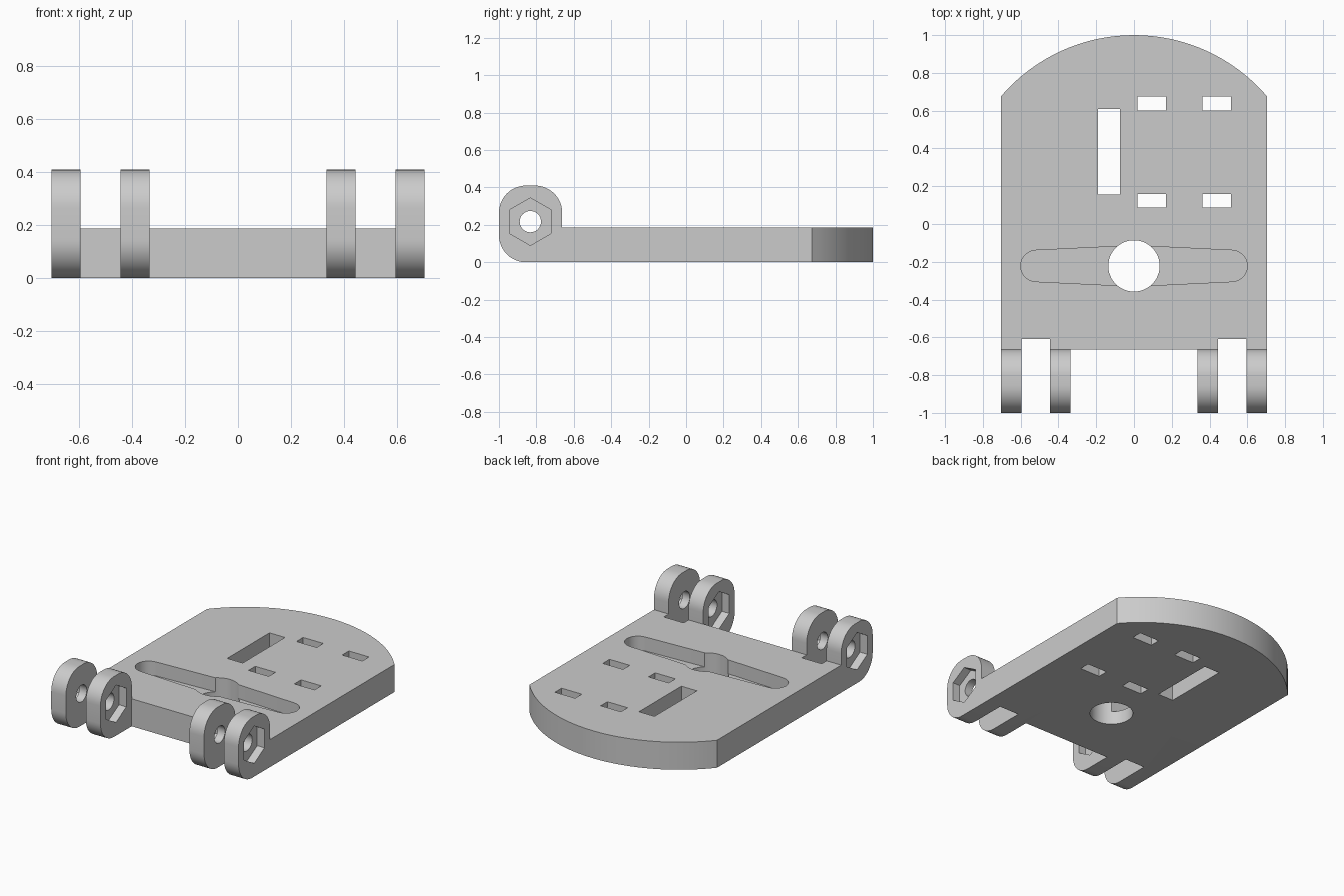
import bpy, bmesh
from math import sin, cos, pi, asin, radians
from mathutils import Vector

if "Cube" in bpy.data.objects:
    bpy.data.objects.remove(bpy.data.objects["Cube"], do_unlink=True)

grey = bpy.data.materials.new("plain grey")
grey.use_nodes = True
grey.diffuse_color = (0.6, 0.6, 0.6, 1)
grey.node_tree.nodes["Principled BSDF"].inputs["Base Color"].default_value = (0.6, 0.6, 0.6, 1)


def arc(cx, cy, r, start, end, steps):
    """Points on an arc, angles in degrees."""
    angles = [radians(start + (end - start) * i / steps) for i in range(steps + 1)]
    return [(cx + r * cos(a), cy + r * sin(a)) for a in angles]


def circle(cx, cy, r, sides, start=0):
    return arc(cx, cy, r, start, start + 360, sides)[:-1]


def box(x0, x1, y0, y1):
    return [(x0, y0), (x1, y0), (x1, y1), (x0, y1)]


def prism(name, profile, lo, hi, axis="z"):
    """Extrude an (x, y) profile along z, or a (y, z) profile along x."""
    bm = bmesh.new()
    place = (lambda p: (lo, *p)) if axis == "x" else (lambda p: (*p, lo))
    face = bm.faces.new([bm.verts.new(place(p)) for p in profile])
    shift = Vector((hi - lo, 0, 0)) if axis == "x" else Vector((0, 0, hi - lo))
    new = bmesh.ops.extrude_face_region(bm, geom=[face])["geom"]
    bmesh.ops.translate(bm, vec=shift, verts=[v for v in new if isinstance(v, bmesh.types.BMVert)])
    bmesh.ops.recalc_face_normals(bm, faces=bm.faces)
    mesh = bpy.data.meshes.new(name)
    bm.to_mesh(mesh)
    bm.free()
    mesh.materials.append(grey)
    obj = bpy.data.objects.new(name, mesh)
    bpy.context.collection.objects.link(obj)
    return obj


def combine(target, other, operation):
    mod = target.modifiers.new("combine", "BOOLEAN")
    mod.object, mod.operation, mod.solver = other, operation, "EXACT"
    bpy.context.view_layer.objects.active = target
    bpy.ops.object.modifier_apply(modifier=mod.name)
    bpy.data.objects.remove(other, do_unlink=True)


HALF, THICK, FRONT = 0.705, 0.187, -0.665
OVER = 0.05

# Plate with a bowed back edge
radius = 0.927
spread = asin(HALF / radius) * 180 / pi
plate = prism("hinged_base_plate",
              [(-HALF, FRONT), (HALF, FRONT)]
              + arc(0, 1 - radius, radius, 90 - spread, 90 + spread, 32), 0, THICK)

# Rectangular through slots
slots = [box(-0.19, -0.073, 0.155, 0.61)]
for x in (0.018, 0.362):
    for y in (0.088, 0.602):
        slots.append(box(x, x + 0.152, y, y + 0.072))
# Clearance notches between the lugs
for side in (-1, 1):
    slots.append(box(side * 0.52 - 0.075, side * 0.52 + 0.075, -0.8, -0.61))
for profile in slots:
    combine(plate, prism("slot_cutter", profile, -OVER, THICK + OVER), "DIFFERENCE")

# Tapered recess and round centre hole
MID = -0.222
recess = (arc(0.517, MID, 0.083, -87, 87, 14) + [(0, MID + 0.108)]
          + arc(-0.517, MID, 0.083, 93, 267, 14) + [(0, MID - 0.108)])
combine(plate, prism("recess_cutter", recess, 0.092, THICK + OVER), "DIFFERENCE")
combine(plate, prism("hole_cutter", circle(0, MID, 0.136, 48), -OVER, THICK + OVER), "DIFFERENCE")

# Hinge lugs with bolt holes and hexagonal nut pockets on each pair's outer faces
TOP, BACK, ROUND = 0.41, -0.662, 0.145
PY, PZ = -0.832, 0.217
lug_profile = ([(BACK, 0)]
               + arc(BACK - ROUND, TOP - ROUND, ROUND, 0, 90, 12)
               + arc(-1 + ROUND, TOP - ROUND, ROUND, 90, 180, 12)
               + arc(-1 + ROUND, ROUND, ROUND, 180, 270, 12))
for side in (-1, 1):
    for centre, outward in ((0.65, 1), (0.39, -1)):
        x, face = side * centre, side * outward
        lug = prism("hinge_lug", lug_profile, x - 0.055, x + 0.055, "x")
        bolt = prism("bolt_cutter", circle(PY, PZ, 0.057, 32), x - 0.1, x + 0.1, "x")
        combine(lug, bolt, "DIFFERENCE")
        ends = sorted((x, x + face * 0.1))
        nut = prism("nut_cutter", circle(PY, PZ, 0.127, 6, 30), *ends, "x")
        combine(lug, nut, "DIFFERENCE")
        combine(plate, lug, "UNION")

# Merge coplanar faces, then smooth the curved walls only
bm = bmesh.new()
bm.from_mesh(plate.data)
bmesh.ops.remove_doubles(bm, verts=bm.verts, dist=0.0001)
bmesh.ops.dissolve_limit(bm, angle_limit=0.005, verts=bm.verts, edges=bm.edges)
bm.to_mesh(plate.data)
bm.free()
bpy.ops.object.select_all(action="DESELECT")
plate.select_set(True)
bpy.context.view_layer.objects.active = plate
bpy.ops.object.shade_smooth_by_angle(angle=radians(30))
